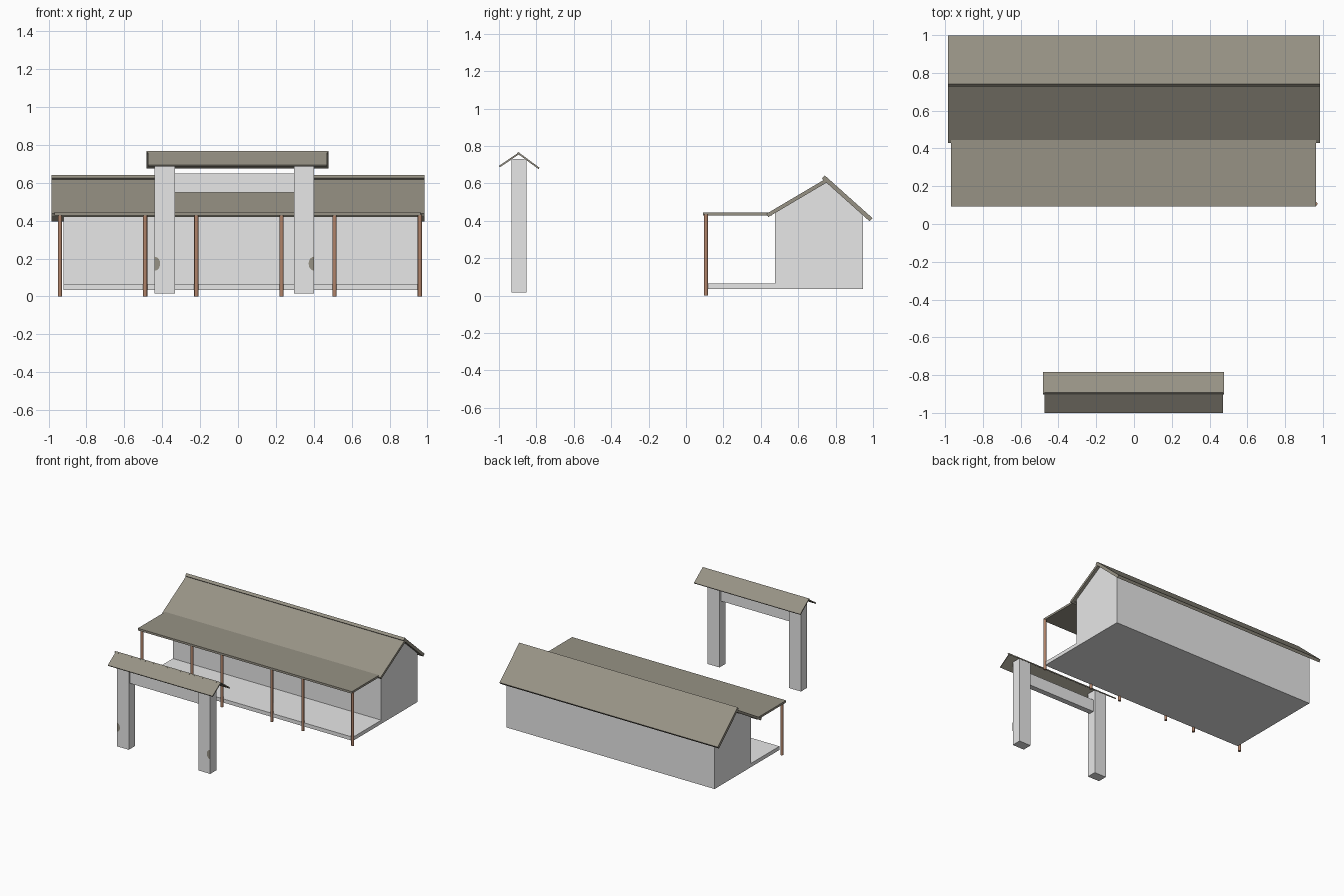
import bpy, math

if "Cube" in bpy.data.objects:
    bpy.data.objects.remove(bpy.data.objects["Cube"])


def material(name, rgb):
    m = bpy.data.materials.new(name)
    m.diffuse_color = (*rgb, 1)
    m.use_nodes = True
    m.node_tree.nodes["Principled BSDF"].inputs["Base Color"].default_value = m.diffuse_color
    return m


WHITE = material("pale_plaster", (0.8, 0.8, 0.8))
ROOF = material("grey_brown_roof", (0.31, 0.29, 0.235))
WOOD = material("brown_wood", (0.44, 0.23, 0.145))


def extrude_x(name, profile, x0, x1, mat):
    """Prism from a (y, z) profile, running along x."""
    n = len(profile)
    verts = [(x, y, z) for x in (x0, x1) for y, z in profile]
    faces = [tuple(reversed(range(n))), tuple(range(n, 2 * n))]
    faces += [(i, (i + 1) % n, n + (i + 1) % n, n + i) for i in range(n)]
    me = bpy.data.meshes.new(name)
    me.from_pydata(verts, [], faces)
    me.materials.append(mat)
    ob = bpy.data.objects.new(name, me)
    bpy.context.collection.objects.link(ob)
    return ob


def box(name, x0, x1, y0, y1, z0, z1, mat):
    return extrude_x(name, [(y0, z0), (y1, z0), (y1, z1), (y0, z1)], x0, x1, mat)


def slab(name, a, b, t, x0, x1, mat):
    """Roof panel whose upper line runs from a to b (y rising), t thick."""
    dy, dz = b[0] - a[0], b[1] - a[1]
    k = t / math.hypot(dy, dz)
    oy, oz = dz * k, -dy * k
    return extrude_x(name, [(a[0] + oy, a[1] + oz), (b[0] + oy, b[1] + oz), b, a], x0, x1, mat)


# House with gable and porch floor in one profile
extrude_x("house_walls_and_porch_floor",
          [(0.11, 0.035), (0.945, 0.035), (0.945, 0.435), (0.755, 0.61),
           (0.475, 0.45), (0.475, 0.065), (0.11, 0.065)], -0.92, 0.96, WHITE)

# Main roof and porch roof
slab("roof_front_slope", (0.43, 0.437), (0.75, 0.626), 0.02, -0.985, 0.985, ROOF)
slab("roof_back_slope", (0.742, 0.642), (0.997, 0.414), 0.023, -0.985, 0.985, ROOF)
box("porch_roof", -0.968, 0.963, 0.092, 0.46, 0.428, 0.445, ROOF)

# Porch posts
for x in (-0.94, -0.49, -0.22, 0.23, 0.51, 0.96):
    bpy.ops.mesh.primitive_cylinder_add(vertices=16, radius=0.011, depth=0.432,
                                        location=(x, 0.107, 0.216))
    post = bpy.context.object
    post.name = "porch_post"
    post.data.materials.append(WOOD)
    bpy.ops.object.shade_smooth_by_angle()

# Gate pillars, each with a half round plate at its outer front edge
for x0, x1, edge, s in ((-0.44, -0.333, -0.44, 1), (0.295, 0.402, 0.402, -1)):
    box("gate_pillar", x0, x1, -0.932, -0.853, 0.015, 0.73, WHITE)
    pts = [(edge + s * 0.029 * math.sin(math.pi * i / 12),
            0.173 + 0.037 * math.cos(math.pi * i / 12)) for i in range(13)]
    me = bpy.data.meshes.new("pillar_half_round")
    me.from_pydata([(x, -0.934, z) for x, z in pts], [],
                   [tuple(range(13))[::-s]])
    me.materials.append(ROOF)
    bpy.context.collection.objects.link(bpy.data.objects.new("pillar_half_round", me))

# Gate crossbeam in two halves
for x0, x1 in ((-0.335, -0.02), (-0.02, 0.297)):
    box("gate_beam", x0, x1, -0.915, -0.87, 0.55, 0.65, WHITE)

# Gate roof
slab("gate_roof_front", (-1.0, 0.693), (-0.893, 0.766), 0.009, -0.475, 0.47, ROOF)
slab("gate_roof_back", (-0.898, 0.768), (-0.783, 0.683), 0.009, -0.482, 0.477, ROOF)
